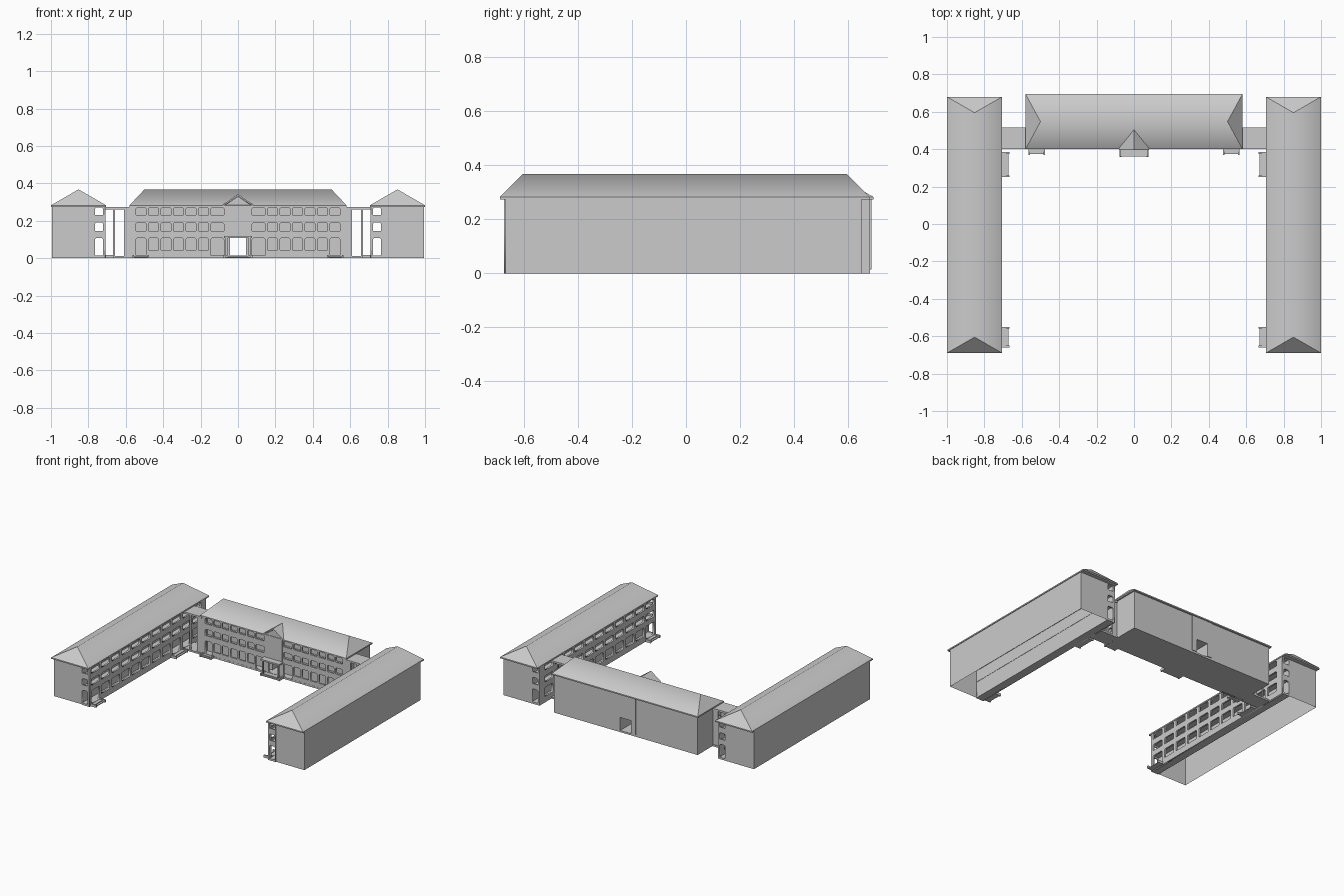
import bpy, bmesh
from math import pi
from mathutils import Matrix

if "Cube" in bpy.data.objects:
    bpy.data.objects.remove(bpy.data.objects["Cube"])


def mesh_object(name, bm):
    me = bpy.data.meshes.new(name)
    bm.to_mesh(me)
    bm.free()
    ob = bpy.data.objects.new(name, me)
    bpy.context.collection.objects.link(ob)
    return ob


def box(name, xs, ys, zs, open_bottom=False):
    """Box from min/max pairs, optionally without its underside."""
    bm = bmesh.new()
    bmesh.ops.create_cube(bm, size=1)
    for v in bm.verts:
        v.co = [(min(r) + max(r)) / 2 + c * (max(r) - min(r)) for r, c in zip((xs, ys, zs), v.co)]
    bm.normal_update()
    if open_bottom:
        bmesh.ops.delete(bm, geom=[f for f in bm.faces if f.normal.z < -0.9], context='FACES_ONLY')
    return mesh_object(name, bm)


def hip_roof(name, xs, ys, inset, z0=0.283, z1=0.368, along_y=False):
    """Hipped roof, smooth over the ridge and sharp at the hips."""
    x0, x1, y0, y1 = *xs, *ys
    xm, ym = (x0 + x1) / 2, (y0 + y1) / 2
    base = [(x0, y0), (x1, y0), (x1, y1), (x0, y1)]
    bm = bmesh.new()
    b = [bm.verts.new((x, y, z0)) for x, y in base]
    if along_y:
        p, q = bm.verts.new((xm, y0 + inset, z1)), bm.verts.new((xm, y1 - inset, z1))
        faces = [(b[0], b[1], p), (b[1], b[2], q, p), (b[2], b[3], q), (b[3], b[0], p, q)]
    else:
        p, q = bm.verts.new((x0 + inset, ym, z1)), bm.verts.new((x1 - inset, ym, z1))
        faces = [(b[0], b[1], q, p), (b[1], b[2], q), (b[2], b[3], p, q), (b[3], b[0], p)]
    for f in faces:
        bm.faces.new(f).smooth = True
    bm.faces.new(b[::-1])
    for e in bm.edges:
        e.smooth = set(e.verts) == {p, q}
    mesh_object(name, bm)
    # Eave slab under the roof
    box(name + "_eave", xs, ys, (0.274, z0))


def rect(a0, a1, z0, z1, c=0.0):
    """Rectangle outline with chamfered top corners."""
    if c == 0:
        return [(a0, z0), (a1, z0), (a1, z1), (a0, z1)]
    return [(a0, z0), (a1, z0), (a1, z1 - c), (a1 - c, z1), (a0 + c, z1), (a0, z1 - c)]


def facade(name, span, holes, loc, along_y=False, thick=0.012, top=0.276):
    """Wall panel pierced by openings, standing at loc."""
    cu = bpy.data.curves.new(name, 'CURVE')
    cu.dimensions, cu.fill_mode, cu.extrude = '2D', 'BOTH', thick / 2
    for pts in [rect(*span, 0, top)] + holes:
        sp = cu.splines.new('POLY')
        sp.points.add(len(pts) - 1)
        for p, (a, z) in zip(sp.points, pts):
            p.co = (a, z, 0, 1)
        sp.use_cyclic_u = True
    tmp = bpy.data.objects.new(name + "_outline", cu)
    bpy.context.collection.objects.link(tmp)
    dg = bpy.context.evaluated_depsgraph_get()
    me = bpy.data.meshes.new_from_object(tmp.evaluated_get(dg))
    bpy.data.objects.remove(tmp)
    m = Matrix.Rotation(pi / 2, 4, 'X')
    if along_y:
        m = Matrix.Rotation(pi / 2, 4, 'Z') @ m
    me.transform(Matrix.Translation(loc) @ m)
    ob = bpy.data.objects.new(name, me)
    bpy.context.collection.objects.link(ob)


ROWS = [(0.043, 0.107), (0.145, 0.19), (0.23, 0.271)]
DOOR = (0.014, 0.107)
FLOORS = [(0, 0.012), (0.118, 0.13), (0.202, 0.214)]


def column(a, w, door=False):
    """Three stacked openings centred on a."""
    return [rect(a - w / 2, a + w / 2, *(DOOR if door and i == 0 else r), 0.006)
            for i, r in enumerate(ROWS)]


def steps_front(name, x0, x1, y0, y1):
    # Landing, lower step and two cheek walls
    box(name + "_landing", (x0, x1), (y0 + 0.012, y1), (0, 0.012))
    box(name + "_lower_step", (x0, x1), (y0, y1), (0, 0.006))
    for x in (x0, x1):
        box(name + "_cheek", (x - 0.005, x + 0.005), (y0 - 0.005, y1), (0, 0.018))


# ---------- Main building ----------
for s in (-1, 1):
    box("main_block", (s * 0.045, s * 0.57), (0.455, 0.682), (0, 0.276))
box("main_block_upper", (-0.045, 0.045), (0.455, 0.682), (0.108, 0.276))
box("passage_floor", (-0.05, 0.05), (0.41, 0.682), (0, 0.012))
for i, z in enumerate(FLOORS):
    if i == 0:
        box("main_gallery_floor", (-0.575, 0.575), (0.405, 0.46), z)
    else:
        box("main_gallery_floor", (-0.57, 0.57), (0.415, 0.456), z)

# Front wall with windows, end doors and central doorway
holes = [rect(-0.044, 0.044, 0.014, 0.108)]
for s in (-1, 1):
    for i in range(6):
        holes += column(s * (0.518 - 0.0668 * i), 0.053, door=(i == 0))
    holes += column(s * 0.11, 0.068, door=True)
facade("main_front_wall", (-0.57, 0.57), holes, (0, 0.412, 0))

# Open gallery ends
for s in (-1, 1):
    facade("main_gallery_end", (0.412, 0.458), column(0.4365, 0.028, True),
           (s * 0.566, 0, 0), along_y=True, thick=0.008)

# Back centre panel around the rear door
for s in (-1, 1):
    box("back_panel_side", (s * 0.045, s * 0.08), (0.68, 0.687), (0.015, 0.276))
box("back_panel_top", (-0.045, 0.045), (0.68, 0.687), (0.108, 0.276))

hip_roof("main_roof", (-0.58, 0.58), (0.40, 0.695), 0.08)

# Central gable: pediment and small pitched roof running into the main roof
def prism(name, prof, y0, y1):
    bm = bmesh.new()
    f = bm.faces.new([bm.verts.new((x, y0, z)) for x, z in prof])
    r = bmesh.ops.extrude_face_region(bm, geom=[f])
    for v in r['geom']:
        if isinstance(v, bmesh.types.BMVert):
            v.co.y = y1
    bmesh.ops.recalc_face_normals(bm, faces=bm.faces)
    mesh_object(name, bm)

prism("gable_wall", [(-0.068, 0.12), (0.068, 0.12), (0.068, 0.285), (0, 0.33), (-0.068, 0.285)], 0.402, 0.42)
prism("gable_roof", [(-0.08, 0.278), (-0.08, 0.286), (0, 0.343), (0.08, 0.286), (0.08, 0.278), (0, 0.333)],
      0.396, 0.53)

# Entrance porch
box("porch_canopy", (-0.075, 0.075), (0.36, 0.41), (0.108, 0.119))
for s in (-1, 1):
    box("porch_post", (s * 0.056, s * 0.066), (0.366, 0.376), (0.012, 0.108))
steps_front("entrance", -0.072, 0.072, 0.363, 0.41)

# ---------- Side wings, mirrored ----------
Y0, Y1 = -0.67, 0.65
for s in (-1, 1):
    n = "left_" if s < 0 else "right_"
    steps_front(n + "main_door", *sorted((s * 0.48, s * 0.56)), 0.375, 0.41)

    box(n + "wing_block", (s * 0.768, s * 0.995), (Y0 + 0.002, Y1), (0, 0.276), open_bottom=True)
    hip_roof(n + "wing_roof", sorted((s * 0.705, s * 1.0)), (-0.69, 0.68), 0.085, along_y=True)
    for z in FLOORS:
        box(n + "wing_gallery_floor", (s * 0.714, s * 0.77), (Y0 + 0.002, Y1), z)

    # Courtyard wall with rows of openings and doors above the steps
    holes = []
    for i in range(11):
        holes += column(-0.605 + 0.115 * i, 0.09, door=i in (0, 8, 9))
    facade(n + "wing_court_wall", (Y0, Y1), holes, (s * 0.714, 0, 0), along_y=True)

    # Gallery end walls
    for y in (Y0, Y1 - 0.004):
        facade(n + "wing_gallery_end", tuple(sorted((s * 0.71, s * 0.77))),
               column(s * 0.7435, 0.043, True), (0, y, 0), thick=0.008)

    # Courtyard steps
    for a, b in ((-0.655, -0.555), (0.255, 0.38)):
        box(n + "wing_landing", (s * 0.685, s * 0.712), (a, b), (0, 0.012))
        box(n + "wing_lower_step", (s * 0.672, s * 0.712), (a, b), (0, 0.006))
        for y in (a, b):
            box(n + "wing_step_cheek", (s * 0.665, s * 0.712), (y - 0.005, y + 0.005), (0, 0.018))

    # Open link between wing and main building
    box(n + "link_roof", (s * 0.57, s * 0.712), (0.40, 0.515), (0.26, 0.273))
    box(n + "link_floor", (s * 0.57, s * 0.712), (0.40, 0.515), (0, 0.012))
    for y in (0.405, 0.50):
        box(n + "link_post", (s * 0.658, s * 0.668), (y, y + 0.01), (0.012, 0.26))
        box(n + "link_pier", (s * 0.57, s * 0.61), (y, y + 0.01), (0.012, 0.26))
